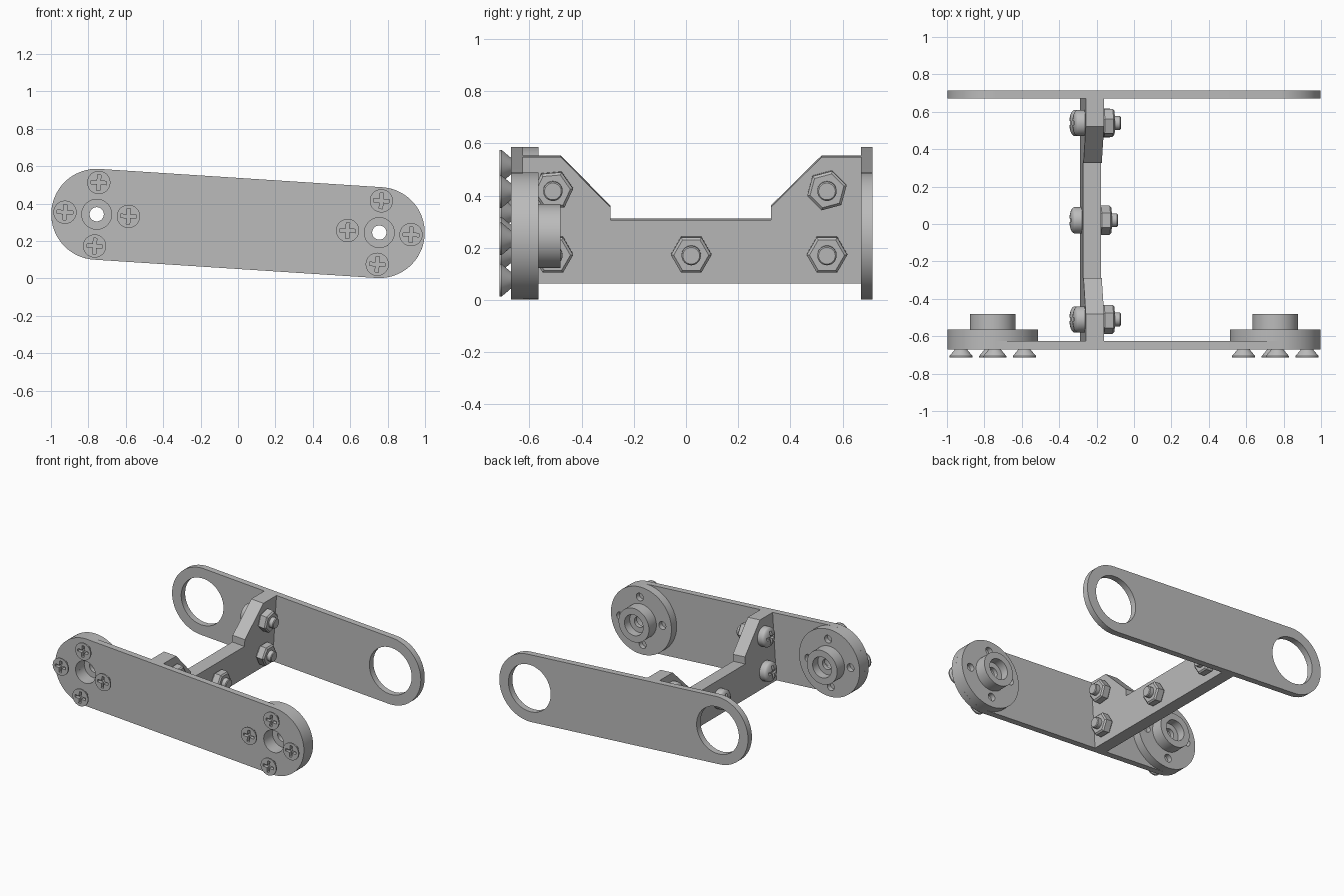
import bpy, bmesh
from math import sin, cos, pi, radians, atan2
from mathutils import Matrix

if "Cube" in bpy.data.objects:
    bpy.data.objects.remove(bpy.data.objects["Cube"], do_unlink=True)

mat = bpy.data.materials.new("light_grey")
mat.use_nodes = True
GREY = (0.5, 0.5, 0.5, 1)
mat.diffuse_color = GREY
mat.node_tree.nodes["Principled BSDF"].inputs["Base Color"].default_value = GREY

# The whole bracket leans about y; parts are laid out in an upright local frame
FRAME = Matrix.Translation((0, 0, 0.294)) @ Matrix.Rotation(atan2(0.098, 1.514), 4, 'Y')
ALONG_X = Matrix(((0, 0, 1, 0), (1, 0, 0, 0), (0, 1, 0, 0), (0, 0, 0, 1)))
ALONG_Y = Matrix(((1, 0, 0, 0), (0, 0, 1, 0), (0, 1, 0, 0), (0, 0, 0, 1)))
SPAN, R = 0.757, 0.243
parts = []


def finish(name, bm, axis, a, b, turn=0):
    bm.transform(FRAME @ axis @ Matrix.Translation((a, b, 0)) @ Matrix.Rotation(turn, 4, 'Z'))
    bmesh.ops.remove_doubles(bm, verts=bm.verts, dist=1e-5)
    bmesh.ops.recalc_face_normals(bm, faces=bm.faces)
    mesh = bpy.data.meshes.new(name)
    bm.to_mesh(mesh)
    bm.free()
    mesh.materials.append(mat)
    ob = bpy.data.objects.new(name, mesh)
    bpy.context.collection.objects.link(ob)
    parts.append(ob)
    return ob


def lathe(name, profile, axis, a, b, n=40, turn=0, closed=False):
    """Revolve (radius, height) points about an axis through a, b."""
    bm = bmesh.new()
    rings = [[bm.verts.new((r * cos(2 * pi * k / n), r * sin(2 * pi * k / n), h))
              for k in range(n)] for r, h in profile]
    if closed:
        rings.append(rings[0])
    else:
        bm.faces.new(rings[0])
        bm.faces.new(rings[-1])
    for p, q in zip(rings, rings[1:]):
        for k in range(n):
            m = (k + 1) % n
            bm.faces.new((p[k], p[m], q[m], q[k]))
    return finish(name, bm, axis, a, b, turn)


def prism(name, outline, h0, h1, axis, a=0, b=0):
    bm = bmesh.new()
    low = [bm.verts.new((x, y, h0)) for x, y in outline]
    high = [bm.verts.new((x, y, h1)) for x, y in outline]
    bm.faces.new(low)
    bm.faces.new(high)
    for k in range(len(low)):
        m = (k + 1) % len(low)
        bm.faces.new((low[k], low[m], high[m], high[k]))
    return finish(name, bm, axis, a, b)


def cut(ob, cutters):
    """Subtract the cutters and delete them."""
    for c in cutters:
        mod = ob.modifiers.new("cut", 'BOOLEAN')
        mod.object, mod.operation, mod.solver = c, 'DIFFERENCE', 'EXACT'
    bpy.context.view_layer.update()
    graph = bpy.context.evaluated_depsgraph_get()
    mesh = bpy.data.meshes.new_from_object(ob.evaluated_get(graph))
    ob.modifiers.clear()
    ob.data = mesh
    for c in cutters:
        parts.remove(c)
        bpy.data.objects.remove(c, do_unlink=True)


def drill(r, h0, h1, axis, a, b):
    return lathe("cutter", [(r, h0), (r, h1)], axis, a, b)


def cross_cutter(size, h0, h1, axis, a, b):
    w = size * 0.22
    pts = []
    for k in range(4):
        c, s = round(cos(k * pi / 2)), round(sin(k * pi / 2))
        pts += [(x * c - y * s, x * s + y * c) for x, y in ((size, -w), (size, w), (w, w))]
    return prism("cutter", pts, h0, h1, axis, a, b)


# Round-ended plates, front and back
N = 40
stadium = [(SPAN * side + R * cos(t), R * sin(t))
           for side, start in ((1, -pi / 2), (-1, pi / 2))
           for t in (start + pi * k / N for k in range(N + 1))]
for name, y0, y1, hole in (("front_plate", -0.67, -0.625, 0.08),
                           ("back_plate", 0.67, 0.715, 0.17)):
    plate = prism(name, stadium, y0, y1, ALONG_Y)
    cut(plate, [drill(hole, y0 - 0.1, y1 + 0.1, ALONG_Y, s * SPAN, 0) for s in (-1, 1)])

# Notched web joining the plates
web = [(-0.64, -R), (0.685, -R), (0.685, R), (0.52, R), (0.325, 0.05), (0.325, 0),
       (-0.29, 0), (-0.29, 0.05), (-0.48, R), (-0.64, R)]
WEB0, WEB1 = -0.274, -0.176
prism("web", web, WEB0, WEB1, ALONG_X)

# Hubbed discs behind the front plate, each held by four countersunk screws
disc = [(0.08, -0.625), (R, -0.625), (R, -0.565), (0.122, -0.565), (0.122, -0.48),
        (0.075, -0.48), (0.075, -0.54), (0.038, -0.54), (0.038, -0.57), (0.08, -0.57)]
screw = [(0, -0.715), (0.062, -0.715), (0.062, -0.706), (0.03, -0.668), (0.03, -0.6), (0, -0.6)]
for side, label in ((-1, "right"), (1, "left")):
    hub = lathe("hub_disc_" + label, disc, ALONG_Y, side * SPAN, 0, n=64, closed=True)
    spots = [(side * SPAN + 0.17 * cos(k * pi / 2), 0.17 * sin(k * pi / 2)) for k in range(4)]
    cut(hub, [drill(0.028, -0.7, -0.5, ALONG_Y, a, b) for a, b in spots])
    for k, (a, b) in enumerate(spots):
        s = lathe(f"plate_screw_{label}_{k + 1}", screw, ALONG_Y, a, b)
        cut(s, [cross_cutter(0.042, -0.8, -0.69, ALONG_Y, a, b)])

# Bolts through the web: domed cross heads on the right, hex nuts on the left
dome = [(0.07 * cos(t), -0.31 - 0.028 * sin(t)) for t in (k * pi / 16 for k in range(8, -1, -1))]
bolt = dome + [(0.07, WEB0), (0.037, WEB0), (0.037, -0.084), (0.032, -0.079), (0, -0.079)]
nut = [(0, WEB1), (0.07, WEB1), (0.078, WEB1 + 0.008), (0.078, -0.122), (0.067, -0.113), (0, -0.113)]
places = [(-0.51, -0.13, 0), (0.02, -0.13, 0), (0.54, -0.13, 0), (-0.51, 0.117, 5), (0.54, 0.117, 15)]
for k, (y, v, turn) in enumerate(places):
    b = lathe(f"web_bolt_{k + 1}", bolt, ALONG_X, y, v)
    cut(b, [cross_cutter(0.045, -0.4, -0.315, ALONG_X, y, v)])
    lathe(f"hex_nut_{k + 1}", nut, ALONG_X, y, v, n=6, turn=radians(turn))

# Smooth round surfaces, keep edges crisp
bpy.ops.object.select_all(action='DESELECT')
for ob in parts:
    ob.select_set(True)
bpy.context.view_layer.objects.active = parts[0]
bpy.ops.object.shade_smooth_by_angle(angle=radians(30))
